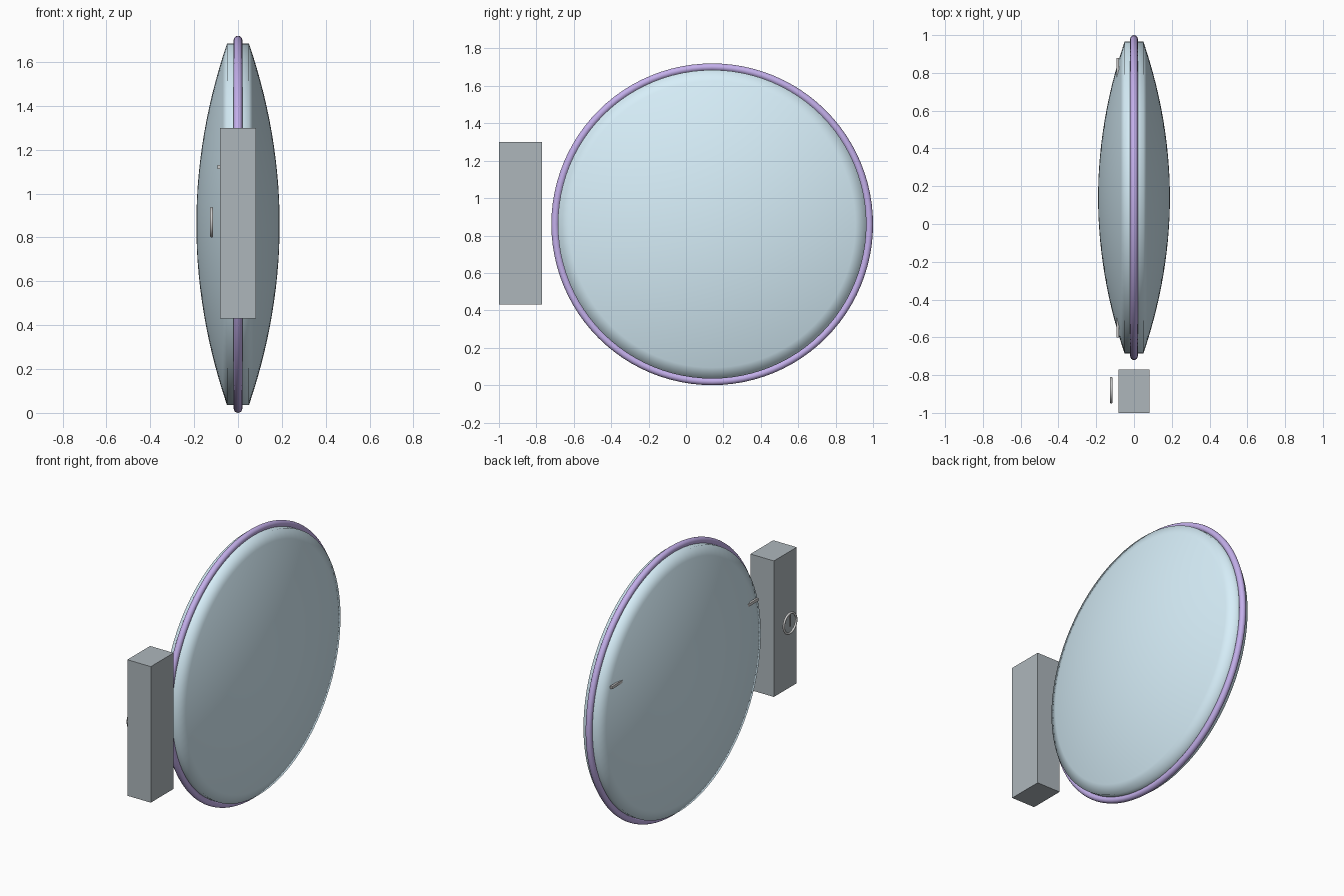
import bpy, bmesh, math
from mathutils import Matrix, Vector

if "Cube" in bpy.data.objects:
    bpy.data.objects.remove(bpy.data.objects["Cube"])

CY, CZ = 0.14, 0.86          # centre of the disc
SIDE = (0, math.pi / 2, 0)   # turns a z axis onto x


def paint(obj, name, rgb):
    mat = bpy.data.materials.get(name) or bpy.data.materials.new(name)
    mat.diffuse_color = (*rgb, 1)
    mat.use_nodes = True
    mat.node_tree.nodes["Principled BSDF"].inputs["Base Color"].default_value = mat.diffuse_color
    obj.data.materials.append(mat)


def box(name, lo, hi):
    lo, hi = Vector(lo), Vector(hi)
    bpy.ops.mesh.primitive_cube_add(size=1, location=(lo + hi) / 2)
    obj = bpy.context.object
    obj.name = name
    obj.data.transform(Matrix.Diagonal((*(hi - lo), 1)))
    return obj


def ring(name, loc, major, minor, segs, sides):
    bpy.ops.mesh.primitive_torus_add(location=loc, rotation=SIDE, major_radius=major,
                                     minor_radius=minor, major_segments=segs, minor_segments=sides)
    obj = bpy.context.object
    obj.name = name
    bpy.ops.object.shade_smooth()
    return obj


# Domed disc: half profile (x, radius) mirrored and spun round x
rim, edge, bulge, steps = 0.825, 0.05, 0.14, 14
half = [(edge + bulge * (1 - (i / steps) ** 2), rim * i / steps) for i in range(steps + 1)]
profile = half + [(-x, r) for x, r in reversed(half)]
bm = bmesh.new()
verts = [bm.verts.new((x, r, 0)) for x, r in profile]
edges = [bm.edges.new(pair) for pair in zip(verts, verts[1:])]
bmesh.ops.spin(bm, geom=verts + edges, cent=(0, 0, 0), axis=(1, 0, 0),
               angle=math.tau, steps=96, use_duplicate=False)
bmesh.ops.remove_doubles(bm, verts=bm.verts, dist=1e-4)
bmesh.ops.recalc_face_normals(bm, faces=bm.faces)
mesh = bpy.data.meshes.new("domed_disc")
bm.to_mesh(mesh)
bm.free()
disc = bpy.data.objects.new("domed_disc", mesh)
disc.location = (0, CY, CZ)
bpy.context.collection.objects.link(disc)
bpy.context.view_layer.objects.active = disc
disc.select_set(True)
bpy.ops.object.shade_smooth()
paint(disc, "pale_blue", (0.68, 0.86, 0.95))

# Rim ring
paint(ring("rim_ring", (0, CY, CZ), 0.84, 0.02, 96, 16), "purple", (0.55, 0.43, 0.83))

# Upright block at the front
paint(box("front_block", (-0.083, -1, 0.43), (0.083, -0.77, 1.30)), "slate", (0.42, 0.47, 0.50))

# Cross bar, mostly buried in the dome so only its ends show
box("cross_bar", (-0.093, CY - 0.74, 1.112), (-0.080, CY + 0.74, 1.130))

# Small ring badge with an inner bar beside the block
ring("badge_ring", (-0.12, -0.88, 0.87), 0.063, 0.007, 40, 10)
box("badge_bar", (-0.124, -0.886, 0.85), (-0.116, -0.874, 0.925))
